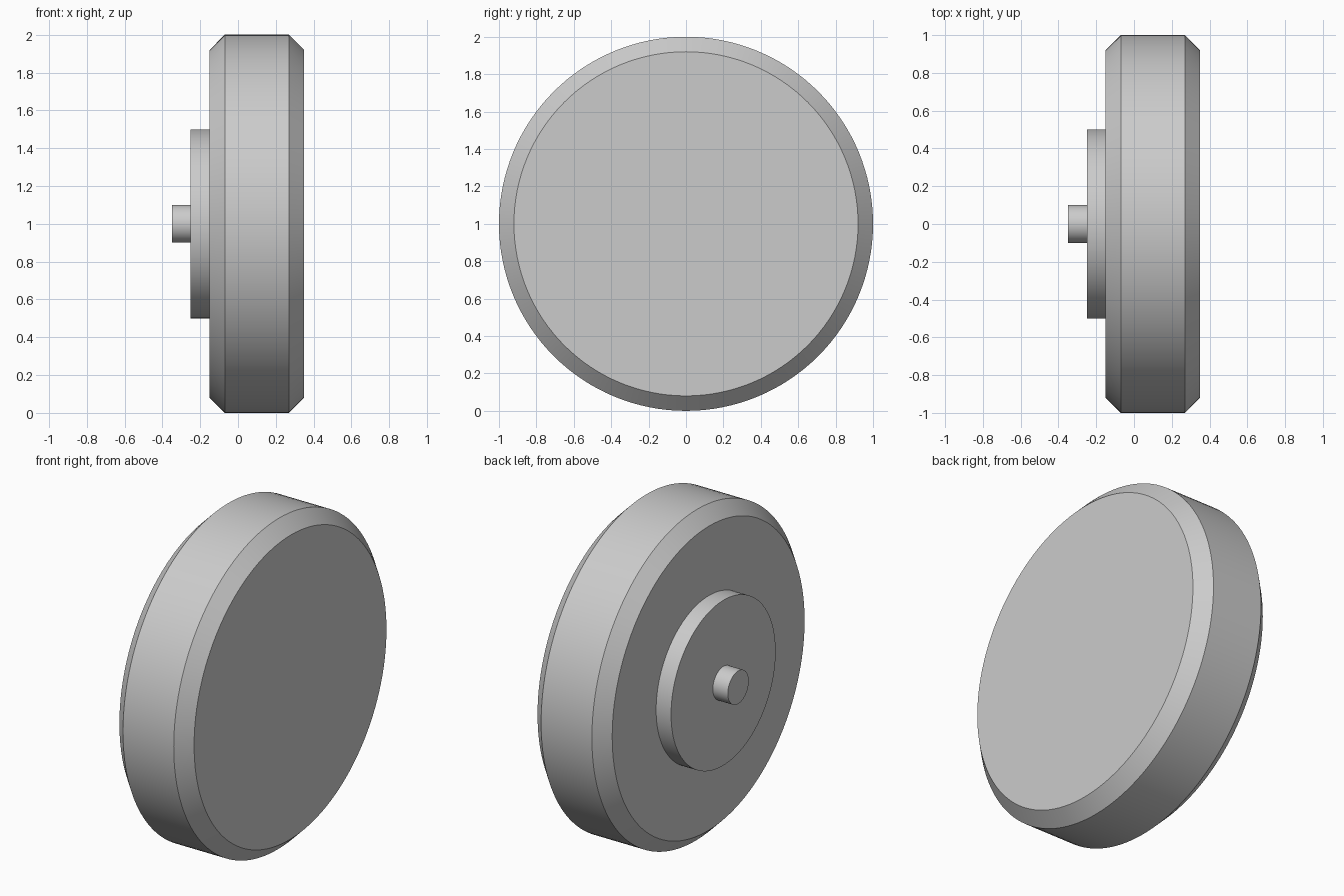
import bpy
import bmesh
import math
from mathutils import Matrix

SEGMENTS = 128

default = bpy.data.objects.get("Cube")
if default:
    bpy.data.objects.remove(default, do_unlink=True)

# Single plain grey
grey = bpy.data.materials.new("light_grey")
grey.use_nodes = True
colour = (0.6, 0.6, 0.6, 1)
grey.diffuse_color = colour
grey.node_tree.nodes["Principled BSDF"].inputs["Base Color"].default_value = colour


def disc(name, radius, x_start, x_end, chamfer=0):
    """Solid disc lying along x, with optional chamfered rims."""
    bm = bmesh.new()
    place = Matrix.Translation(((x_start + x_end) / 2, 0, 1)) @ Matrix.Rotation(math.pi / 2, 4, "Y")
    bmesh.ops.create_cone(bm, cap_ends=True, segments=SEGMENTS, radius1=radius,
                          radius2=radius, depth=x_end - x_start, matrix=place)
    if chamfer:
        rims = [e for e in bm.edges if any(len(f.verts) > 4 for f in e.link_faces)]
        bmesh.ops.bevel(bm, geom=rims, offset=chamfer, segments=1,
                        affect="EDGES", profile=0.5)
    mesh = bpy.data.meshes.new(name)
    bm.to_mesh(mesh)
    bm.free()
    mesh.materials.append(grey)
    obj = bpy.data.objects.new(name, mesh)
    bpy.context.collection.objects.link(obj)

    # Smooth rims, crisp chamfers
    bpy.ops.object.select_all(action="DESELECT")
    obj.select_set(True)
    bpy.context.view_layer.objects.active = obj
    bpy.ops.object.shade_smooth_by_angle(angle=math.radians(30))
    return obj


# Wheel, stepped hub and axle stub
disc("wheel", 1.0, -0.15, 0.35, chamfer=0.08)
disc("hub", 0.5, -0.25, -0.15)
disc("axle", 0.1, -0.35, -0.25)
